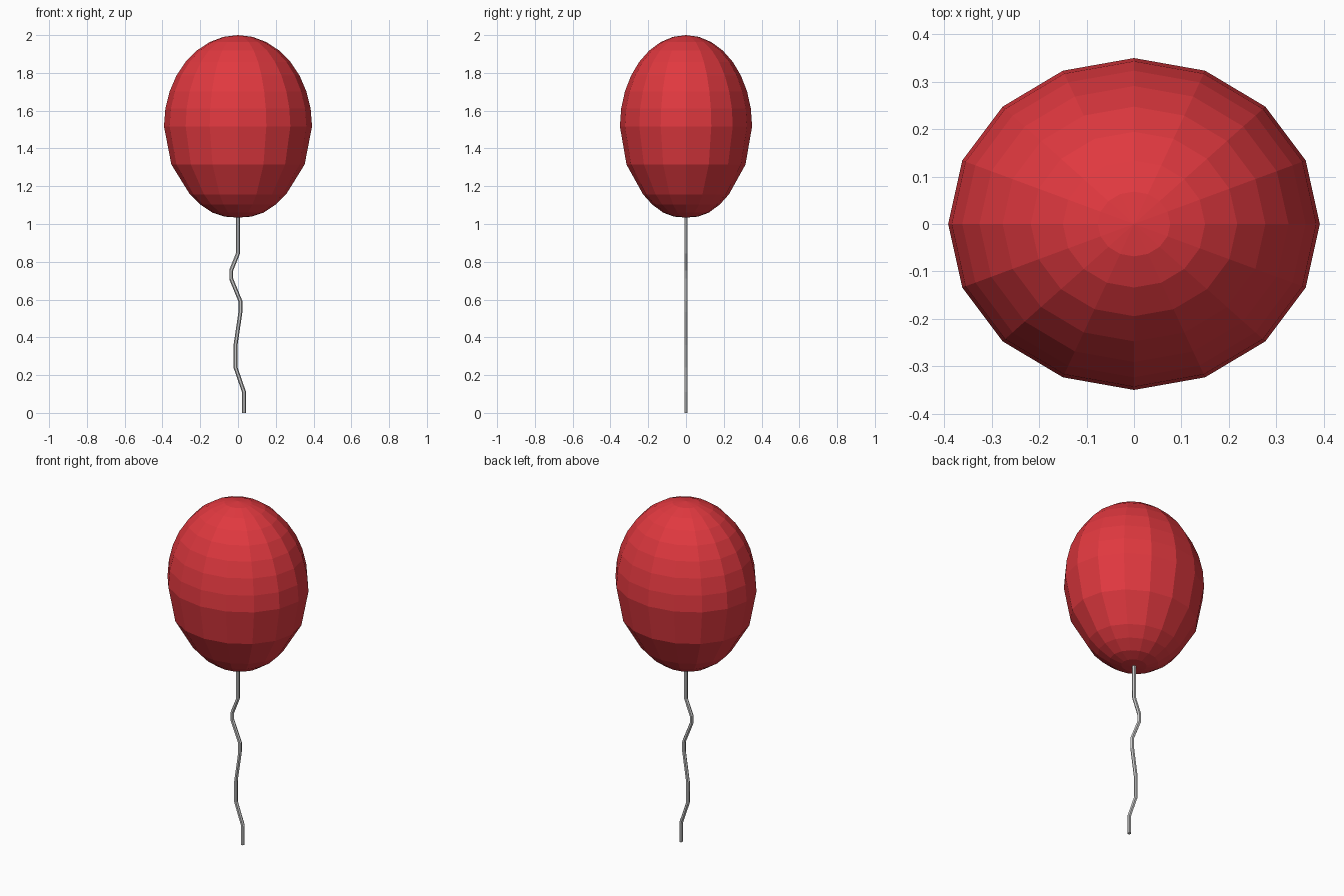
import bpy, bmesh
from math import sin, cos, pi

if "Cube" in bpy.data.objects:
    bpy.data.objects.remove(bpy.data.objects["Cube"])

SEG = 16
RX, RY, RZ, ZC = 0.392, 0.35, 0.483, 1.517

# Balloon: round upper half, coarser tapering lower half (relative radius, z)
profile = [(sin(i * pi / 16), ZC + RZ * cos(i * pi / 16)) for i in range(1, 9)]
profile += [(0.9, 1.315), (0.65, 1.157), (0.51, 1.103), (0.345, 1.06), (0.18, 1.039)]

bm = bmesh.new()
rings = [[bm.verts.new((RX * r * cos(2 * pi * k / SEG), RY * r * sin(2 * pi * k / SEG), z))
          for k in range(SEG)] for r, z in profile]
top = bm.verts.new((0, 0, 2.0))
bottom = bm.verts.new((0, 0, 1.034))
for k in range(SEG):
    n = (k + 1) % SEG
    bm.faces.new((top, rings[0][k], rings[0][n]))
    bm.faces.new((bottom, rings[-1][n], rings[-1][k]))
    for a, b in zip(rings, rings[1:]):
        bm.faces.new((a[k], b[k], b[n], a[n]))
bmesh.ops.recalc_face_normals(bm, faces=bm.faces)
mesh = bpy.data.meshes.new("balloon")
bm.to_mesh(mesh)
bm.free()
balloon = bpy.data.objects.new("balloon", mesh)
bpy.context.collection.objects.link(balloon)
red = bpy.data.materials.new("red")
red.diffuse_color = (0.75, 0.04, 0.05, 1)
red.use_nodes = True
red.node_tree.nodes["Principled BSDF"].inputs["Base Color"].default_value = red.diffuse_color
mesh.materials.append(red)

# String: a thin tube following a wavy path (x, z)
path = [(0, 1.045), (0, 0.845), (-0.036, 0.755), (-0.036, 0.71), (0.013, 0.59), (0.013, 0.535),
        (-0.013, 0.36), (-0.013, 0.24), (0.032, 0.11), (0.032, 0)]
curve = bpy.data.curves.new("string", 'CURVE')
curve.dimensions = '3D'
curve.bevel_depth = 0.0105
curve.bevel_resolution = 1
curve.use_fill_caps = True
spline = curve.splines.new('POLY')
spline.points.add(len(path) - 1)
for p, (x, z) in zip(spline.points, path):
    p.co = (x, 0, z, 1)
spline.use_smooth = False
string = bpy.data.objects.new("string", curve)
bpy.context.collection.objects.link(string)
